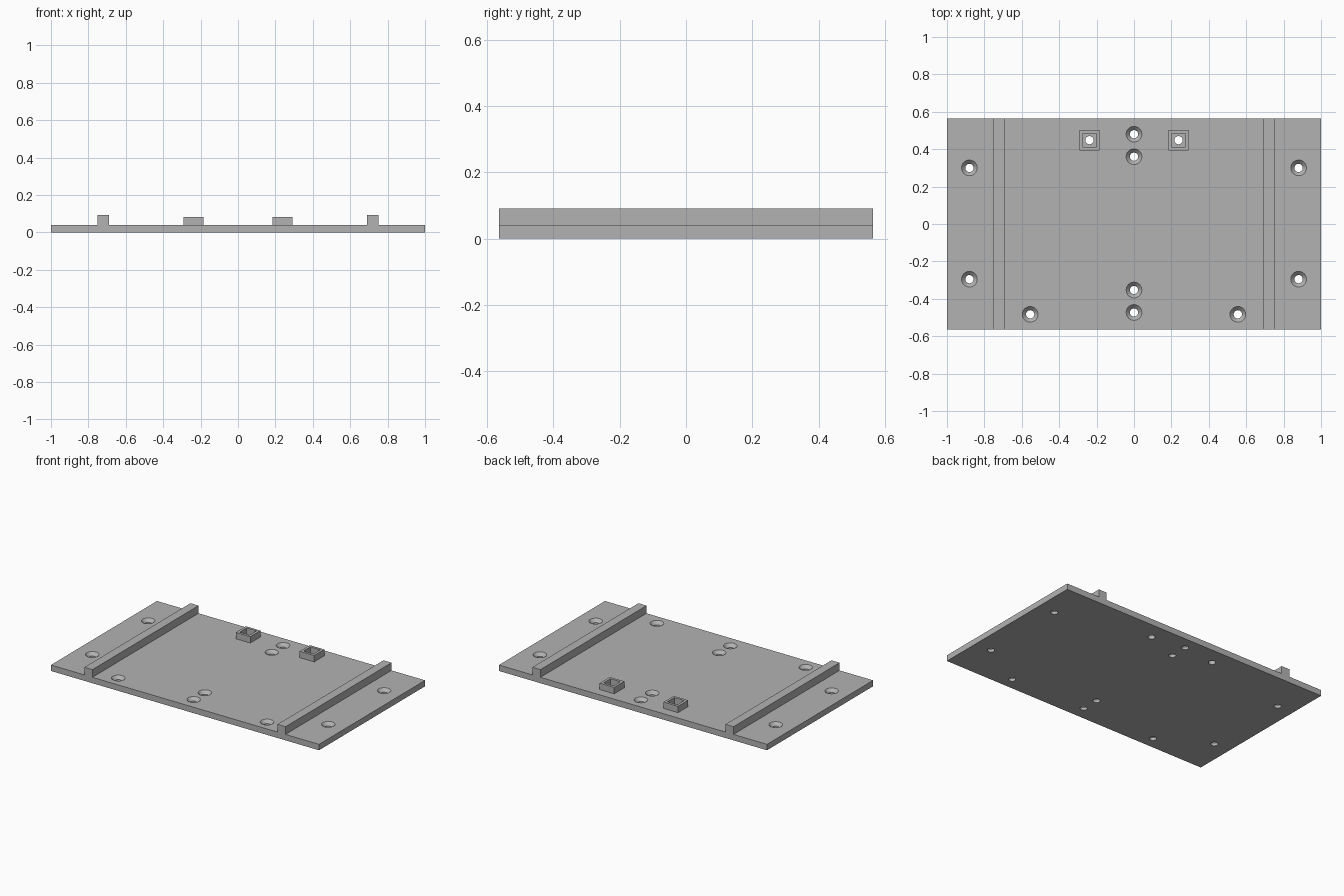
import bpy, bmesh
from math import cos, sin, tau, radians

cube = bpy.data.objects.get("Cube")
if cube:
    bpy.data.objects.remove(cube, do_unlink=True)

HALF_Y, TOP = 0.565, 0.04
SHAFT_R, HEAD_R, SINK_Z = 0.022, 0.042, 0.019

grey = bpy.data.materials.new("plain grey")
grey.use_nodes = True
grey.diffuse_color = (0.45, 0.45, 0.45, 1)
grey.node_tree.nodes["Principled BSDF"].inputs["Base Color"].default_value = grey.diffuse_color


def make_object(name, bm):
    bmesh.ops.recalc_face_normals(bm, faces=bm.faces[:])
    mesh = bpy.data.meshes.new(name)
    bm.to_mesh(mesh)
    bm.free()
    mesh.materials.append(grey)
    obj = bpy.data.objects.new(name, mesh)
    bpy.context.collection.objects.link(obj)
    return obj


def skin(bm, loops, capped):
    """Join closed loops of points with quads; cap the ends or close into a ring."""
    rings = [[bm.verts.new(p) for p in loop] for loop in loops]
    n = len(rings[0])
    for a, b in zip(rings, rings[1:]):
        for i in range(n):
            j = (i + 1) % n
            bm.faces.new((a[i], a[j], b[j], b[i]))
    if capped:
        bm.faces.new(rings[0])
        bm.faces.new(rings[-1])


def circle(x, y, r, z, n=48):
    return [(x + r * cos(tau * i / n), y + r * sin(tau * i / n), z) for i in range(n)]


def square(x, y, h, z):
    return [(x - h, y - h, z), (x + h, y - h, z), (x + h, y + h, z), (x - h, y + h, z)]


# Base plate with two full-depth rails, extruded from one cross-section
half = [(1, 0), (1, TOP), (0.75, TOP), (0.75, 0.092), (0.69, 0.092), (0.69, TOP)]
profile = half + [(-x, z) for x, z in reversed(half)]
bm = bmesh.new()
skin(bm, [[(x, y, z) for x, z in profile] for y in (-HALF_Y, HALF_Y)], True)
plate = make_object("base_plate", bm)

# Countersunk screw holes and plain holes under the sockets
screws = [(0, 0.48), (0, 0.36), (0, -0.353), (0, -0.473)]
for side in (-1, 1):
    screws += [(side * 0.88, 0.3), (side * 0.88, -0.295), (side * 0.555, -0.483)]
sockets = [(-0.238, 0.448), (0.238, 0.448)]
bm = bmesh.new()
for x, y in screws:
    steps = [(SHAFT_R, -0.02), (SHAFT_R, SINK_Z), (HEAD_R, TOP), (HEAD_R, TOP + 0.02)]
    skin(bm, [circle(x, y, r, z) for r, z in steps], True)
for x, y in sockets:
    skin(bm, [circle(x, y, SHAFT_R, z) for z in (-0.02, TOP + 0.02)], True)
cutter = make_object("hole_cutter", bm)
cutter.hide_render = True

cut = plate.modifiers.new("holes", "BOOLEAN")
cut.operation, cut.solver, cut.object = "DIFFERENCE", "EXACT", cutter
bpy.ops.object.select_all(action="DESELECT")
bpy.context.view_layer.objects.active = plate
plate.select_set(True)
bpy.ops.object.modifier_apply(modifier="holes")
bpy.data.objects.remove(cutter, do_unlink=True)
bpy.ops.object.shade_smooth_by_angle(angle=radians(25))

# Square nut sockets: open-topped walls standing on the plate
for name, (x, y) in zip(("right_nut_socket", "left_nut_socket"), sockets):
    bm = bmesh.new()
    walls = [(0.054, TOP), (0.054, 0.083), (0.037, 0.083), (0.037, TOP)]
    skin(bm, [square(x, y, h, z) for h, z in walls], False)
    make_object(name, bm)
